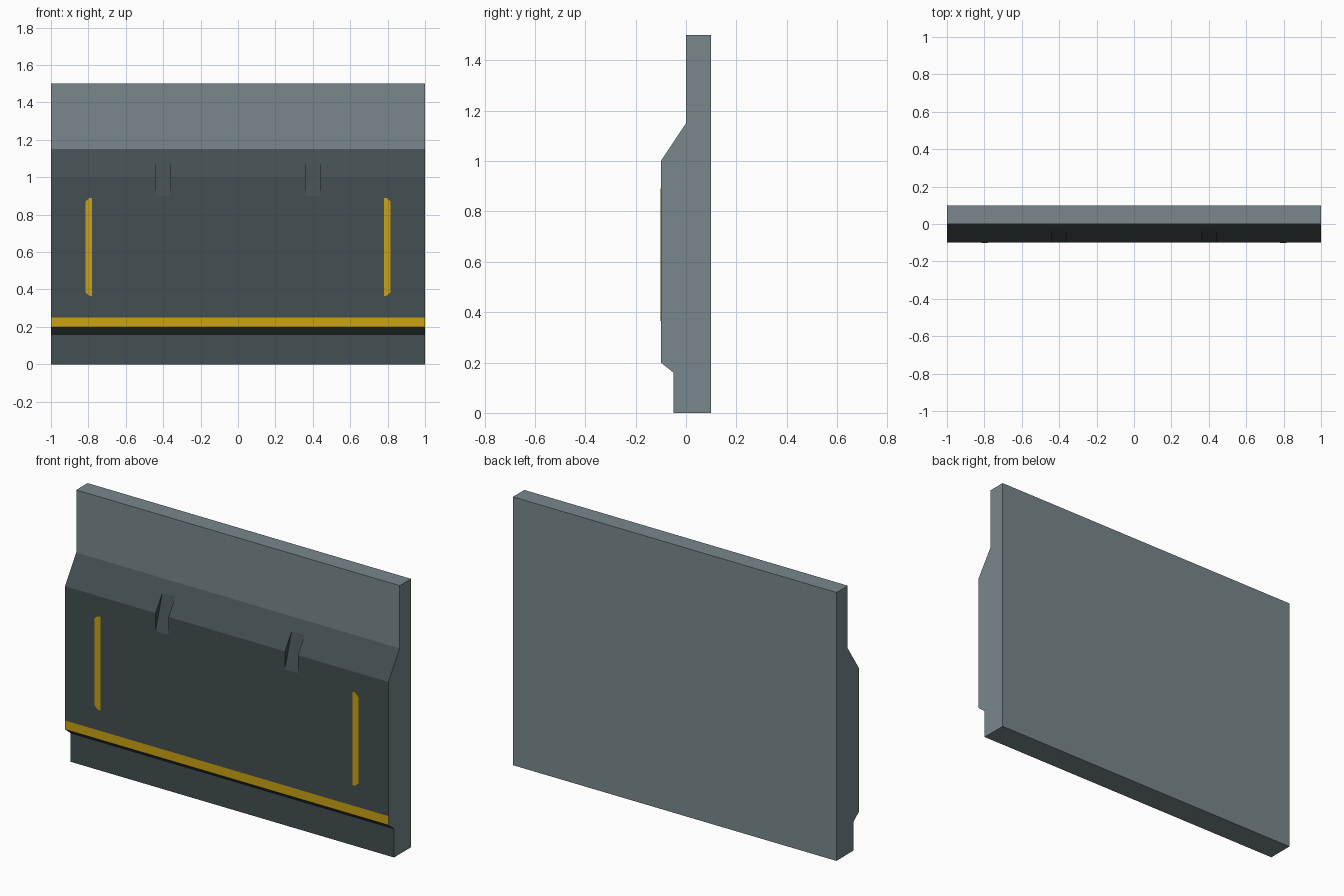
import bpy, bmesh

if "Cube" in bpy.data.objects:
    bpy.data.objects.remove(bpy.data.objects["Cube"])


def material(name, rgb):
    m = bpy.data.materials.new(name)
    m.diffuse_color = (*rgb, 1)
    m.use_nodes = True
    m.node_tree.nodes["Principled BSDF"].inputs["Base Color"].default_value = m.diffuse_color
    return m


MATS = [material("light grey", (0.19, 0.245, 0.262)),
        material("dark slate", (0.057, 0.078, 0.085)),
        material("warning yellow", (0.60, 0.365, 0.006))]
GREY, DARK, YELLOW = range(3)


def prism(name, outline, to_3d, shift, colours, cap):
    """Extrude an outline; one colour per outline edge, plus one for both caps."""
    bm = bmesh.new()
    a = [bm.verts.new(to_3d(*p)) for p in outline]
    b = [bm.verts.new([c + s for c, s in zip(to_3d(*p), shift)]) for p in outline]
    n = len(outline)
    for i in range(n):
        j = (i + 1) % n
        bm.faces.new((a[i], a[j], b[j], b[i])).material_index = colours[i]
    for loop in (a, b):
        bm.faces.new(loop).material_index = cap
    bmesh.ops.recalc_face_normals(bm, faces=bm.faces)
    me = bpy.data.meshes.new(name)
    bm.to_mesh(me)
    bm.free()
    for m in MATS:
        me.materials.append(m)
    ob = bpy.data.objects.new(name, me)
    bpy.context.collection.objects.link(ob)
    return ob


# Wall panel: side profile (y, z) swept along x
profile = [(0.1, 0), (0.1, 1.5), (0, 1.5), (0, 1.15), (-0.1, 1.0),
           (-0.1, 0.25), (-0.1, 0.2), (-0.05, 0.16), (-0.05, 0)]
edge_colours = [GREY, GREY, GREY, DARK, DARK, YELLOW, DARK, DARK, GREY]
panel = prism("wall_panel", profile, lambda y, z: (-1, y, z), (2, 0, 0),
              edge_colours, GREY)

# Two slanted notches across the upper crest
for x in (-0.4, 0.4):
    cutter = prism("notch_cutter",
                   [(-0.01, 1.185), (-0.13, 0.805), (-0.2, 1.1)],
                   lambda y, z: (x - 0.04, y, z), (0.08, 0, 0), [DARK] * 3, DARK)
    cutter.hide_render = True
    mod = panel.modifiers.new("notch", 'BOOLEAN')
    mod.operation = 'DIFFERENCE'
    mod.solver = 'EXACT'
    mod.object = cutter
    bpy.context.view_layer.objects.active = panel
    bpy.ops.object.modifier_apply(modifier=mod.name)
    bpy.data.objects.remove(cutter)

# Vertical yellow stripes with clipped outer corners
stripe = [(0.78, 0.365), (0.797, 0.367), (0.816, 0.385),
          (0.816, 0.87), (0.797, 0.888), (0.78, 0.89)]
for side, name in ((-1, "left_stripe"), (1, "right_stripe")):
    prism(name, stripe, lambda x, z: (side * x, -0.102, z), (0, 0.004, 0),
          [YELLOW] * len(stripe), YELLOW)
